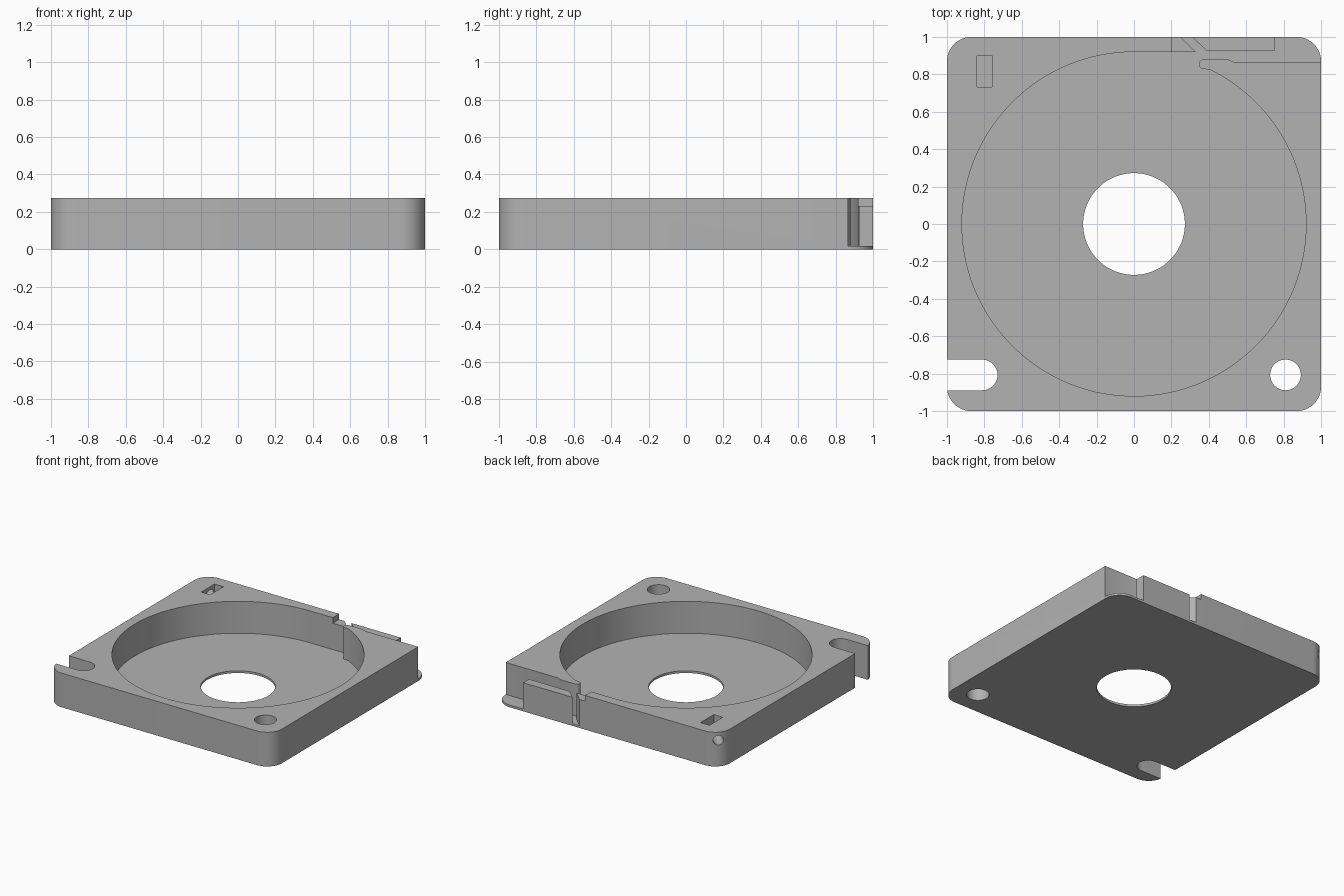
import bpy, bmesh
from math import sin, cos, pi, radians
from mathutils import Matrix, Vector

if "Cube" in bpy.data.objects:
    bpy.data.objects.remove(bpy.data.objects["Cube"])

HEIGHT, FLOOR, LEDGE = 0.275, 0.018, 0.23
R = 0.92       # bowl radius
CORNER = 0.13

grey = bpy.data.materials.new("plain grey")
grey.use_nodes = True
grey.diffuse_color = (0.45, 0.45, 0.45, 1)
grey.node_tree.nodes["Principled BSDF"].inputs["Base Color"].default_value = (0.45, 0.45, 0.45, 1)


def arc(cx, cy, r, start, end, n):
    """Points on an arc, angles in degrees."""
    return [(cx + r * cos(radians(start + (end - start) * i / n)),
             cy + r * sin(radians(start + (end - start) * i / n))) for i in range(n + 1)]


def prism(name, profile, z0, z1):
    """Extrude a flat profile from z0 to z1."""
    bm = bmesh.new()
    face = bm.faces.new([bm.verts.new((x, y, z0)) for x, y in profile])
    top = bmesh.ops.extrude_face_region(bm, geom=[face])["geom"]
    bmesh.ops.translate(bm, vec=(0, 0, z1 - z0),
                        verts=[v for v in top if isinstance(v, bmesh.types.BMVert)])
    bmesh.ops.recalc_face_normals(bm, faces=bm.faces)
    mesh = bpy.data.meshes.new(name)
    bm.to_mesh(mesh)
    bm.free()
    mesh.materials.append(grey)
    obj = bpy.data.objects.new(name, mesh)
    bpy.context.collection.objects.link(obj)
    return obj


def rect(x0, x1, y0, y1):
    return [(x0, y0), (x1, y0), (x1, y1), (x0, y1)]


def cut(target, cutter):
    """Subtract the cutter, then remove it."""
    cutter.hide_render = True
    mod = target.modifiers.new("cut", 'BOOLEAN')
    mod.operation, mod.solver, mod.object = 'DIFFERENCE', 'EXACT', cutter
    bpy.context.view_layer.objects.active = target
    bpy.ops.object.modifier_apply(modifier=mod.name)
    bpy.data.objects.remove(cutter)


def smooth(obj):
    bpy.ops.object.select_all(action='DESELECT')
    obj.select_set(True)
    bpy.context.view_layer.objects.active = obj
    bpy.ops.object.shade_smooth_by_angle(angle=radians(30))


# Rounded square case
c = 1 - CORNER
outline = []
for i, (sx, sy) in enumerate([(1, 1), (-1, 1), (-1, -1), (1, -1)]):
    outline += arc(sx * c, sy * c, CORNER, 90 * i, 90 * i + 90, 12)
case = prism("case", outline, 0, HEIGHT)

# Bowl, exit channel with hooked finger, and open back corner in one cut
bowl = arc(0, 0, R, 63.9, -270, 120)
bowl += [(0.33, R), (0.25, 1), (0.25, 1.1), (1.1, 1.1), (1.1, 0.865), (0.535, 0.865),
         (0.52, 0.872), (0.5, 0.88)]
bowl += arc(0.373, 0.854, 0.026, 90, 270, 10)
cut(case, prism("bowl_cutter", bowl, FLOOR, 0.5))

# Lowered ledge beside the channel
cut(case, prism("ledge_cutter", rect(0.2, 0.4, 0.9, 1.1), LEDGE, 0.5))

# Centre hole, round corner hole and open-sided slot
cut(case, prism("centre_cutter", arc(0, 0, 0.272, 0, 357, 119), -0.1, 0.5))
cut(case, prism("hole_cutter", arc(0.81, -0.807, 0.082, 0, 352.5, 47), -0.1, 0.5))
slot = arc(-0.812, -0.807, 0.082, -90, 90, 24) + [(-1.1, -0.725), (-1.1, -0.889)]
cut(case, prism("slot_cutter", slot, -0.1, 0.5))

# Rectangular pocket with a diagonal bore out through the corner
cut(case, prism("pocket_cutter", rect(-0.84, -0.76, 0.732, 0.9), 0.14, 0.5))
bore = prism("bore_cutter", arc(0, 0, 0.038, 0, 345, 23), 0, 0.3)
direction = Vector((-1, 1, 0)).to_track_quat('Z', 'Y').to_matrix().to_4x4()
bore.data.transform(Matrix.Translation((-0.805, 0.805, 0.21)) @ direction)
cut(case, bore)
smooth(case)

# Slanted gate block standing on the floor at the back edge
gate = [(0.39, 0.925), (0.75, 0.925), (0.75, 1), (0.31, 1)]
smooth(prism("gate_block", gate, FLOOR - 0.008, LEDGE))
